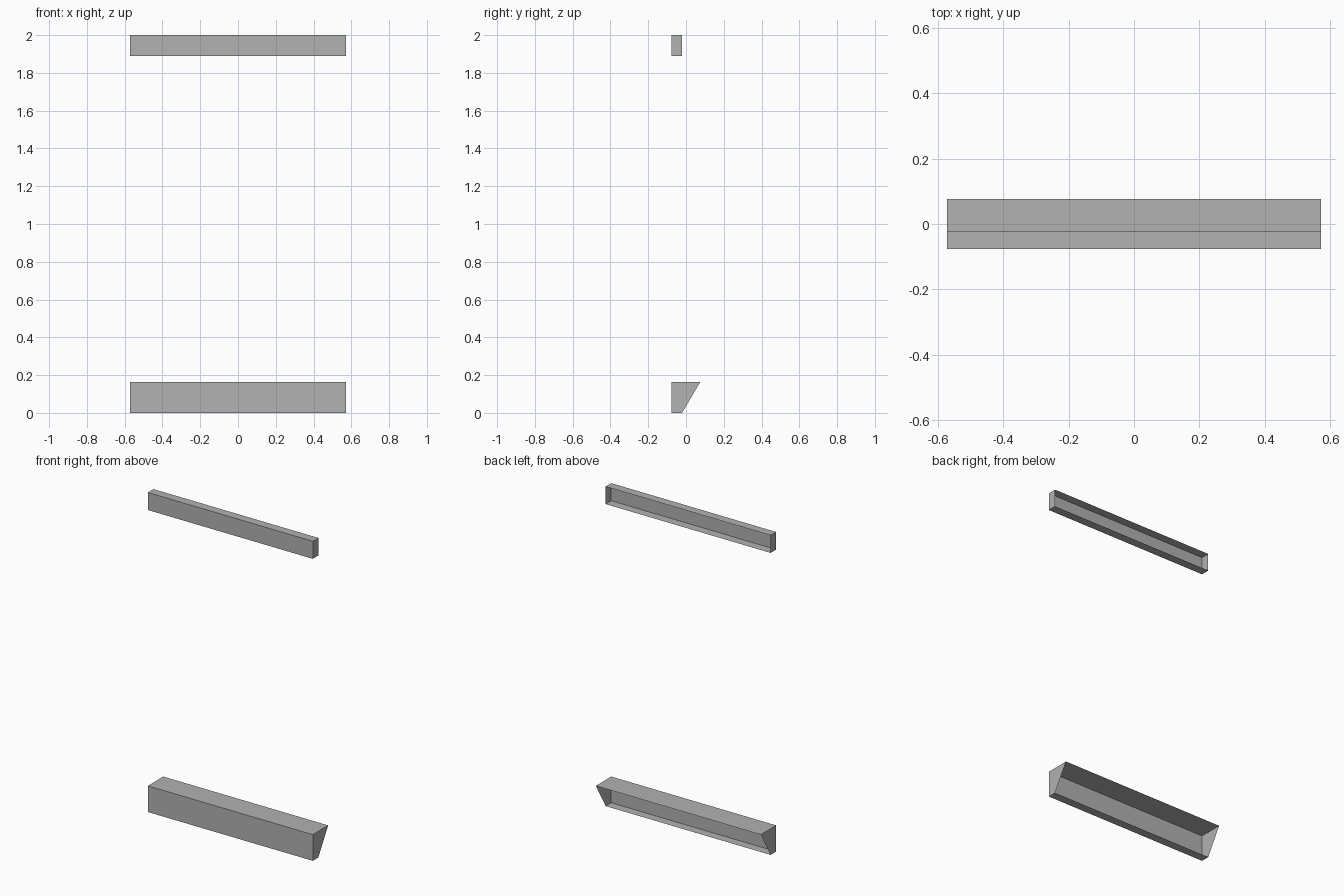
import bpy
import bmesh

cube = bpy.data.objects.get("Cube")
if cube:
    bpy.data.objects.remove(cube, do_unlink=True)

HALF_WIDTH = 0.571
FRONT, LIP, BACK = -0.076, -0.021, 0.076

# Single flat colour
grey = bpy.data.materials.new("plain_grey")
grey.use_nodes = True
colour = (0.445, 0.445, 0.445, 1)
grey.diffuse_color = colour
grey.node_tree.nodes["Principled BSDF"].inputs["Base Color"].default_value = colour


def open_trough(name, profile):
    """Extrude a (y, z) outline along x; the edge from the last point
    to the first is the open back."""
    bm = bmesh.new()
    right = [bm.verts.new((-HALF_WIDTH, y, z)) for y, z in profile]
    left = [bm.verts.new((HALF_WIDTH, y, z)) for y, z in profile]
    for i in range(len(profile) - 1):
        bm.faces.new((right[i], right[i + 1], left[i + 1], left[i]))
    bm.faces.new(right[::-1])
    bm.faces.new(left)
    mesh = bpy.data.meshes.new(name)
    bm.to_mesh(mesh)
    bm.free()
    mesh.materials.append(grey)
    obj = bpy.data.objects.new(name, mesh)
    bpy.context.collection.objects.link(obj)
    return obj


# Outlines run from the bottom back edge, round the front, to the top back edge
open_trough("upper_rail",
            [(LIP, 1.89), (FRONT, 1.89), (FRONT, 2.0), (LIP, 2.0)])
open_trough("lower_rail",
            [(LIP, 0.0), (FRONT, 0.0), (FRONT, 0.164), (BACK, 0.164)])
